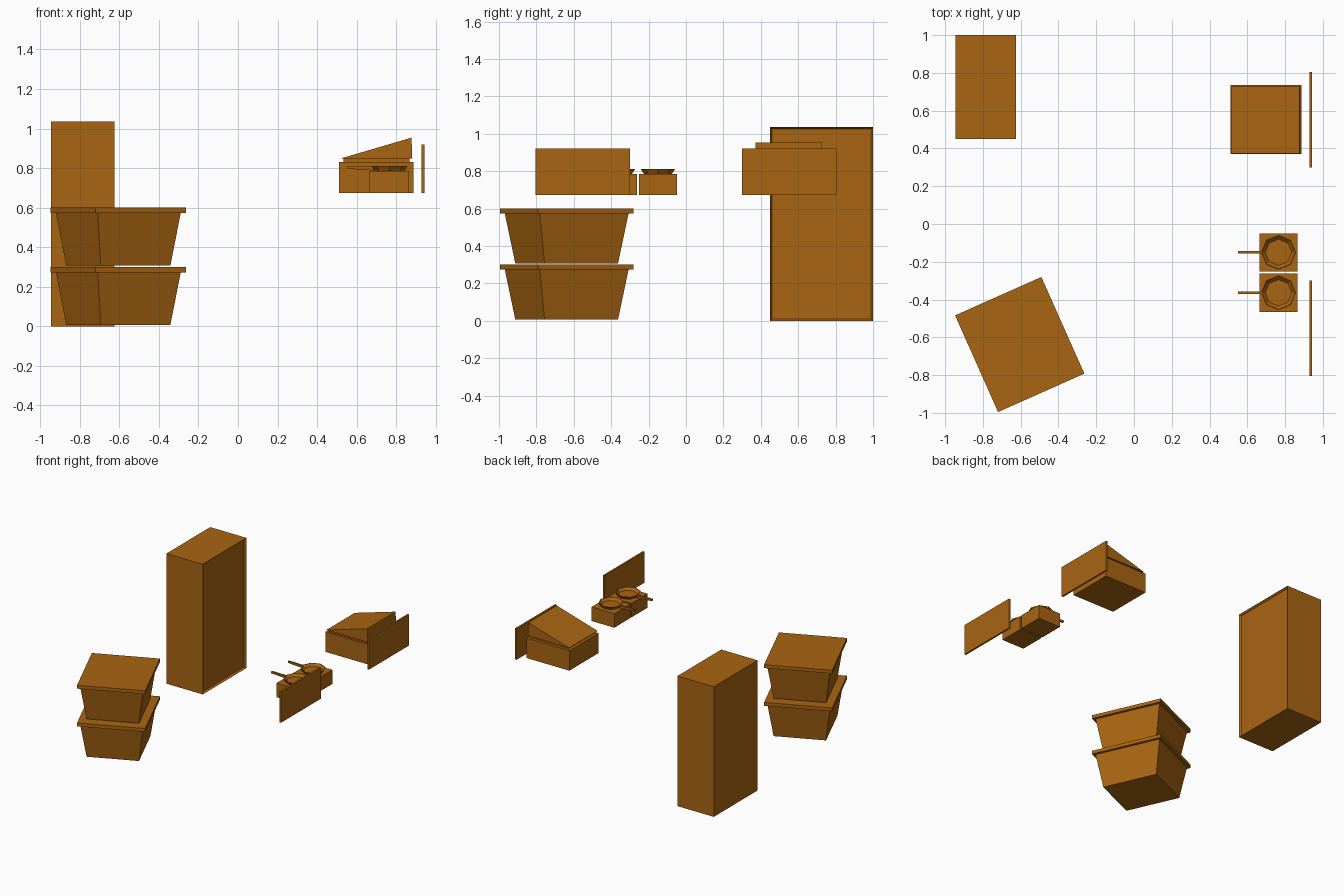
import bpy, bmesh, math
from mathutils import Matrix

if "Cube" in bpy.data.objects:
    bpy.data.objects.remove(bpy.data.objects["Cube"])

mat = bpy.data.materials.new("warm_brown")
mat.diffuse_color = (0.40, 0.13, 0.006, 1)
mat.use_nodes = True
mat.node_tree.nodes["Principled BSDF"].inputs["Base Color"].default_value = mat.diffuse_color


def finish(name, bm, matrix=None):
    bmesh.ops.recalc_face_normals(bm, faces=bm.faces)
    me = bpy.data.meshes.new(name)
    bm.to_mesh(me)
    bm.free()
    me.materials.append(mat)
    ob = bpy.data.objects.new(name, me)
    if matrix:
        ob.matrix_world = matrix
    bpy.context.collection.objects.link(ob)
    return ob


def loft(bm, rings):
    # closed skin through a stack of equal-length vertex rings
    vs = [[bm.verts.new(p) for p in r] for r in rings]
    n = len(vs[0])
    for a, b in zip(vs, vs[1:]):
        for i in range(n):
            j = (i + 1) % n
            bm.faces.new((a[i], a[j], b[j], b[i]))
    bm.faces.new(vs[0])
    bm.faces.new(vs[-1])


def rect(w, d, z):
    return [(sx * w / 2, sy * d / 2, z) for sx, sy in ((-1, -1), (1, -1), (1, 1), (-1, 1))]


def box(name, x0, x1, y0, y1, z0, z1):
    bm = bmesh.new()
    loft(bm, [[(x0, y0, z), (x1, y0, z), (x1, y1, z), (x0, y1, z)] for z in (z0, z1)])
    return finish(name, bm)


def extrude_y(name, profile, y0, y1):
    bm = bmesh.new()
    loft(bm, [[(x, y, z) for x, z in profile] for y in (y0, y1)])
    return finish(name, bm)


# tall cabinet with a slightly recessed front panel on +x
cab = box("cabinet", -0.945, -0.625, 0.45, 1.0, 0, 1.035)
bm = bmesh.new()
bm.from_mesh(cab.data)
bm.faces.ensure_lookup_table()
front = max(bm.faces, key=lambda f: f.calc_center_median().x)
bmesh.ops.inset_region(bm, faces=[front], thickness=0.015, depth=0)
bmesh.ops.translate(bm, verts=front.verts, vec=(-0.015, 0, 0))
bm.to_mesh(cab.data)
bm.free()

# two stacked tapered bins with overhanging lids
for i, z in enumerate((0, 0.3)):
    place = Matrix.Translation((-0.605, -0.638, z)) @ Matrix.Rotation(math.radians(24), 4, 'Z')
    bm = bmesh.new()
    loft(bm, [rect(0.385, 0.43, 0.007), rect(0.46, 0.52, 0.275)])
    finish(f"bin_body_{i + 1}", bm, place)
    bm = bmesh.new()
    loft(bm, [rect(0.50, 0.56, 0.273), rect(0.50, 0.56, 0.30)])
    finish(f"bin_lid_{i + 1}", bm, place)

# oven box with narrow neck and wedge lid
box("oven_base", 0.51, 0.887, 0.37, 0.737, 0.673, 0.832)
box("oven_neck", 0.533, 0.866, 0.385, 0.715, 0.83, 0.85)
extrude_y("oven_wedge_lid", [(0.517, 0.848), (0.881, 0.848), (0.877, 0.954)], 0.372, 0.728)

# two upright splash panels
for i, y0 in enumerate((0.30, -0.805)):
    box(f"splash_panel_{i + 1}", 0.928, 0.942, y0, y0 + 0.505, 0.673, 0.92)

# two burners, each with an eight-sided pan
for i, y in enumerate((-0.15, -0.364)):
    box(f"burner_{i + 1}", 0.665, 0.865, y - 0.101, y + 0.101, 0.673, 0.785)
    rings = [[(0.765 + r * math.cos(k * math.pi / 4), y + r * math.sin(k * math.pi / 4), z)
              for k in range(8)]
             for r, z in ((0.075, 0.786), (0.092, 0.811), (0.088, 0.811), (0.07, 0.792))]
    bm = bmesh.new()
    loft(bm, rings)
    finish(f"pan_{i + 1}", bm)
    extrude_y(f"pan_handle_{i + 1}",
              [(0.55, 0.797), (0.685, 0.788), (0.68, 0.809), (0.55, 0.811)], y - 0.007, y + 0.007)
